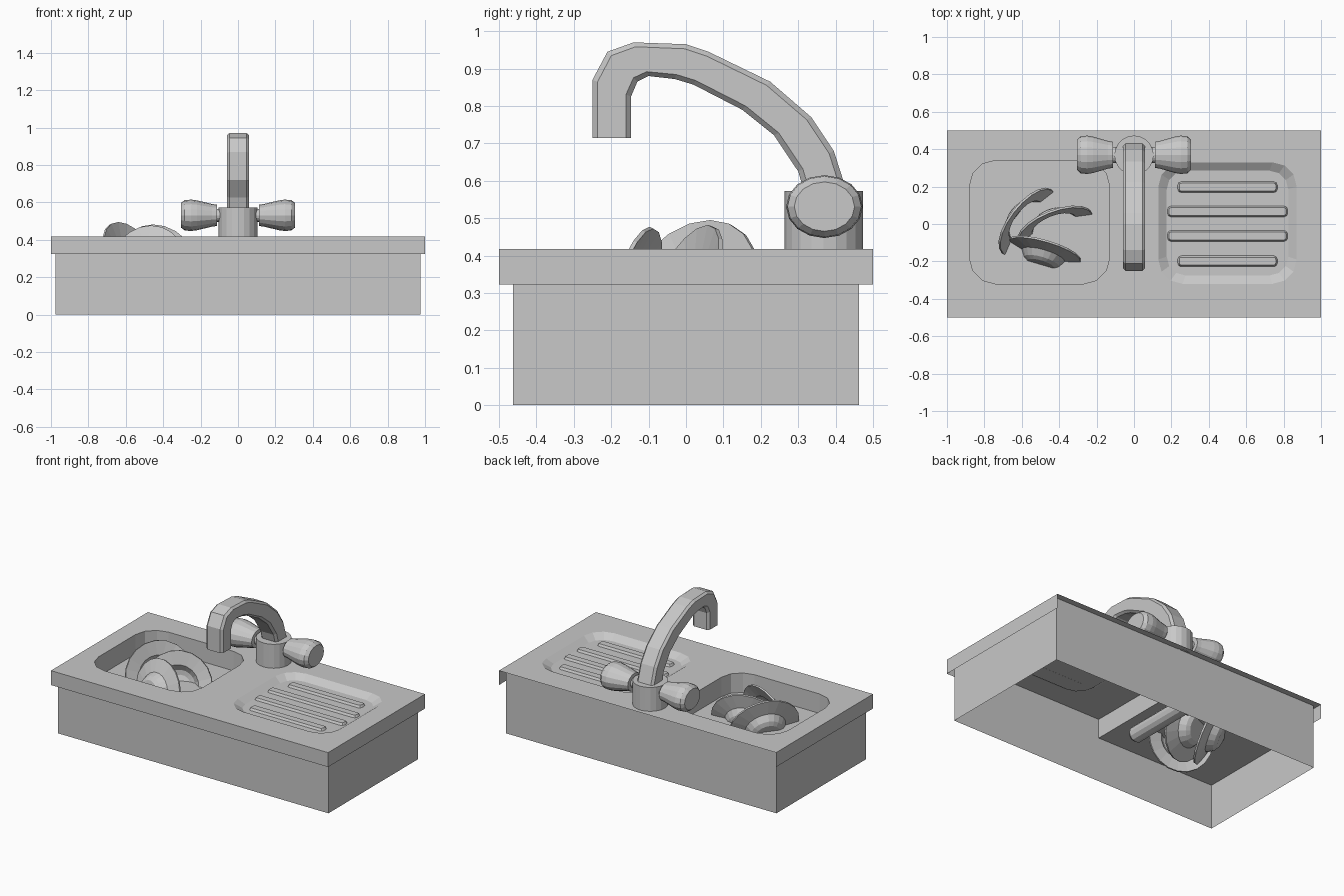
import bpy
import bmesh
from math import sin, cos, pi
from mathutils import Matrix, Vector

if "Cube" in bpy.data.objects:
    bpy.data.objects.remove(bpy.data.objects["Cube"], do_unlink=True)

GREY = (0.58, 0.58, 0.58, 1)
grey = bpy.data.materials.new("plain grey")
grey.use_nodes = True
grey.diffuse_color = GREY
grey.node_tree.nodes["Principled BSDF"].inputs["Base Color"].default_value = GREY


def finish(name, bm, solid=False):
    if solid:
        bmesh.ops.recalc_face_normals(bm, faces=bm.faces)
    mesh = bpy.data.meshes.new(name)
    bm.to_mesh(mesh)
    bm.free()
    mesh.materials.append(grey)
    ob = bpy.data.objects.new(name, mesh)
    bpy.context.collection.objects.link(ob)


def skin(bm, rings, closed=True, caps=False):
    """Join matching rings of points with quads."""
    rows = [[bm.verts.new(p) for p in ring] for ring in rings]
    n = len(rows[0])
    for low, high in zip(rows, rows[1:]):
        for i in range(n if closed else n - 1):
            j = (i + 1) % n
            bm.faces.new((low[i], low[j], high[j], high[i]))
    if caps:
        bm.faces.new(rows[0][::-1])
        bm.faces.new(rows[-1])


def solid(name, rings):
    bm = bmesh.new()
    skin(bm, rings, caps=True)
    finish(name, bm, True)


def lathe(name, profile, matrix, segs=16):
    """Turn (radius, height) points about the matrix z axis."""
    solid(name, [[matrix @ Vector((r * cos(2 * pi * i / segs), r * sin(2 * pi * i / segs), h))
                  for i in range(segs)] for r, h in profile])


def rect(x, y, z, cx=0):
    return [(cx - x, -y, z), (cx + x, -y, z), (cx + x, y, z), (cx - x, y, z)]


def rounded(cx, cy, hx, hy, r, z, n=3):
    pts = []
    for q, (sx, sy) in enumerate([(1, 1), (-1, 1), (-1, -1), (1, -1)]):
        for i in range(n + 1):
            a = pi / 2 * (q + i / n)
            pts.append((cx + sx * (hx - r) + r * cos(a), cy + sy * (hy - r) + r * sin(a), z))
    return pts


TOP, FLOOR, LIP, DRAIN = 0.417, 0.29, 0.323, 0.387

# Worktop sheet with the basin opening and the drainer recess
bm = bmesh.new()
basin = (-0.505, 0.01, 0.375, 0.33, 0.14)
recess_top = rounded(0.5, 0.005, 0.37, 0.325, 0.13, TOP)
recess_floor = rounded(0.5, 0.005, 0.325, 0.28, 0.1, DRAIN)
edges = []
for pts in (rect(1, 0.5, TOP), rounded(*basin, TOP), recess_top):
    vs = [bm.verts.new(p) for p in pts]
    edges += [bm.edges.new((vs[i], vs[(i + 1) % len(vs)])) for i in range(len(vs))]
bmesh.ops.triangle_fill(bm, edges=edges, use_beauty=True, normal=(0, 0, 1))
skin(bm, [recess_floor, recess_top][::-1])
bm.faces.new([bm.verts.new(p) for p in recess_floor])
# Lip on the front and both sides
lip = [(-1, 0.5), (-1, -0.5), (1, -0.5), (1, 0.5)]
skin(bm, [[(x, y, z) for x, y in lip] for z in (LIP, TOP)], closed=False)
bmesh.ops.remove_doubles(bm, verts=bm.verts, dist=0.0005)
finish("worktop", bm)

# Open-bottomed cabinet
bm = bmesh.new()
skin(bm, [rect(0.976, 0.462, 0), rect(0.976, 0.462, TOP - 0.002)])
finish("cabinet", bm)

# Basin walls, its floor and the divider beneath
bm = bmesh.new()
skin(bm, [rounded(*basin, TOP), rounded(*basin, FLOOR)])
bm.faces.new([bm.verts.new(p) for p in rect(0.428, 0.462, FLOOR, -0.548)])
skin(bm, [[(-0.12, -0.462, z), (-0.12, 0.462, z)] for z in (FLOOR, TOP - 0.002)], closed=False)
finish("basin", bm)

# Drainer ribs
for i, (y, half) in enumerate([(0.197, 0.267), (0.067, 0.322), (-0.064, 0.322), (-0.199, 0.267)]):
    solid("drainer_rib_%d" % (i + 1),
          [rounded(0.5, y, half - inset, 0.03 - inset, 0.02 - inset, z, 2)
           for z, inset in [(DRAIN - 0.001, 0), (DRAIN + 0.014, 0.009)]])

# Tap body and handles
lathe("tap_body", [(0.105, TOP - 0.002), (0.105, 0.573)], Matrix.Translation((0, 0.368, 0)), 20)
knob = [(0.035, 0.06), (0.035, 0.112), (0.057, 0.113), (0.061, 0.14), (0.08, 0.22),
        (0.084, 0.25), (0.081, 0.285), (0.066, 0.305)]
for side, name in [(1, "left_handle"), (-1, "right_handle")]:
    lathe(name, knob, Matrix.Translation((0, 0.37, 0.531)) @ Matrix.Diagonal((1, 1.22, 1, 1))
          @ Matrix.Rotation(side * pi / 2, 4, "Y"))

# Spout: bevelled square section between an outer and an inner curve
outer = [(-0.25, 0.715), (-0.25, 0.87), (-0.21, 0.945), (-0.14, 0.97), (0, 0.965),
         (0.06, 0.945), (0.225, 0.865), (0.335, 0.77), (0.395, 0.68), (0.44, 0.54)]
inner = [(-0.147, 0.715), (-0.147, 0.825), (-0.13, 0.865), (-0.1, 0.88), (-0.03, 0.872),
         (0.02, 0.857), (0.15, 0.79), (0.235, 0.722), (0.3, 0.625), (0.325, 0.54)]
section = [(-0.046, 0), (0.046, 0), (0.06, 0.13), (0.06, 0.87),
           (0.046, 1), (-0.046, 1), (-0.06, 0.87), (-0.06, 0.13)]
rings = []
for o, i in zip(outer, inner):
    o, i = Vector((0, *o)), Vector((0, *i))
    rings.append([o.lerp(i, t) + Vector((x, 0, 0)) for x, t in section])
solid("spout", rings)

# Dishes standing in the basin: a broad rim around a small deep bowl
dish = [(0.08, -0.075), (0.105, -0.06), (0.13, -0.022), (0.22, 0.002),
        (0.218, 0.014), (0.13, -0.006), (0.1, -0.045), (0.07, -0.057)]
for name, centre, facing, size in [
        ("back_dish", (-0.575, 0.015, 0.297), (0.7, -0.54, 0.43), 0.98),
        ("middle_dish", (-0.425, -0.015, 0.285), (0.33, -0.83, 0.42), 0.97),
        ("front_dish", (-0.48, -0.15, 0.282), (0.27, 0.92, -0.26), 0.92)]:
    turn = Vector(facing).to_track_quat("Z", "Y").to_matrix().to_4x4()
    lathe(name, dish, Matrix.Translation(centre) @ turn @ Matrix.Scale(size, 4), 20)

# Waste pipe under the basin
lathe("waste_pipe", [(0.035, -0.24), (0.05, -0.22), (0.05, 0.22), (0.035, 0.24)],
      Matrix.Translation((-0.2, 0, FLOOR - 0.055)) @ Matrix.Rotation(pi / 2, 4, "X"), 12)
